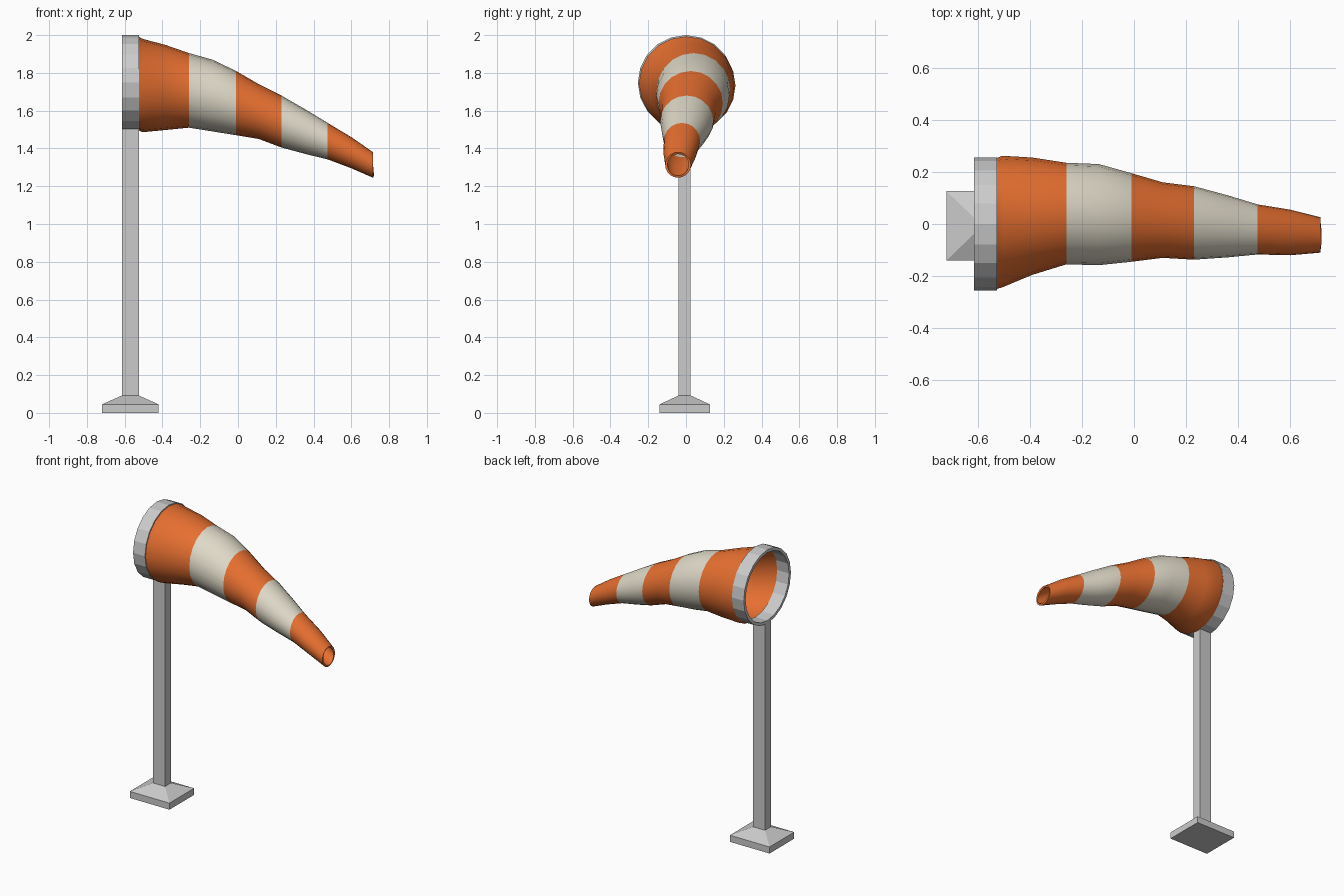
import bpy, bmesh
from math import cos, sin, pi

if "Cube" in bpy.data.objects:
    bpy.data.objects.remove(bpy.data.objects["Cube"])

SIDES = 20


def loft(name, rings, cap=True, closed=False):
    """Skin a list of equal-length point rings."""
    bm = bmesh.new()
    rows = [[bm.verts.new(p) for p in ring] for ring in rings]
    n = len(rows[0])
    pairs = list(zip(rows, rows[1:]))
    if closed:
        pairs.append((rows[-1], rows[0]))
    for a, b in pairs:
        for i in range(n):
            j = (i + 1) % n
            bm.faces.new((a[i], a[j], b[j], b[i]))
    if cap:
        bm.faces.new(rows[0])
        bm.faces.new(rows[-1])
    bmesh.ops.recalc_face_normals(bm, faces=bm.faces)
    mesh = bpy.data.meshes.new(name)
    bm.to_mesh(mesh)
    bm.free()
    obj = bpy.data.objects.new(name, mesh)
    bpy.context.collection.objects.link(obj)
    return obj


def rect(hx, hy, z):
    cx, cy = -0.57, -0.007
    return [(cx + sx * hx, cy + sy * hy, z)
            for sx, sy in ((-1, -1), (1, -1), (1, 1), (-1, 1))]


def oval(x, cy, cz, ry, rz):
    return [(x, cy + ry * cos(2 * pi * i / SIDES), cz + rz * sin(2 * pi * i / SIDES))
            for i in range(SIDES)]


def material(name, color):
    mat = bpy.data.materials.new(name)
    mat.diffuse_color = color
    mat.use_nodes = True
    mat.node_tree.nodes["Principled BSDF"].inputs["Base Color"].default_value = mat.diffuse_color
    return mat


# Base plate with sloped top, and square pole
loft("base", [rect(0.15, 0.133, 0), rect(0.15, 0.133, 0.045), rect(0.045, 0.032, 0.092)])
loft("pole", [rect(0.045, 0.032, 0.08), rect(0.045, 0.032, 1.512)])

# Faceted hoop at the mouth
loft("hoop", [oval(x, 0, 1.748, r, r - 0.003) for x, r in
              ((-0.615, 0.255), (-0.525, 0.255), (-0.525, 0.235), (-0.615, 0.235))],
     cap=False, closed=True)

# Fabric sock sections: x, y low, y high, z low, z high
sections = [
    (-0.53, -0.25, 0.252, 1.498, 1.995),
    (-0.505, -0.243, 0.262, 1.486, 1.98),
    (-0.39, -0.195, 0.255, 1.497, 1.95),
    (-0.26, -0.155, 0.235, 1.51, 1.905),
    (-0.135, -0.158, 0.23, 1.49, 1.87),
    (-0.01, -0.145, 0.195, 1.47, 1.81),
    (0.11, -0.13, 0.16, 1.45, 1.74),
    (0.23, -0.137, 0.145, 1.405, 1.68),
    (0.36, -0.128, 0.11, 1.37, 1.605),
    (0.475, -0.117, 0.075, 1.342, 1.535),
    (0.60, -0.12, 0.055, 1.295, 1.46),
    (0.715, -0.11, 0.026, 1.245, 1.38),
]
sock = loft("sock", [oval(x, (a + b) / 2, (c + d) / 2, (b - a) / 2, (d - c) / 2)
                     for x, a, b, c, d in sections], cap=False)

# Alternating stripes
sock.data.materials.append(material("orange", (0.8, 0.16, 0.03, 1)))
sock.data.materials.append(material("cream", (0.74, 0.70, 0.58, 1)))
for face in sock.data.polygons:
    band = sum(face.center.x > edge for edge in (-0.26, -0.01, 0.23, 0.475))
    face.material_index = band % 2

# Fabric thickness, inward
solid = sock.modifiers.new("thickness", "SOLIDIFY")
solid.thickness = 0.012
solid.offset = -1
bpy.context.view_layer.objects.active = sock
sock.select_set(True)
bpy.ops.object.modifier_apply(modifier=solid.name)
bpy.ops.object.shade_smooth_by_angle(angle=pi / 4)
